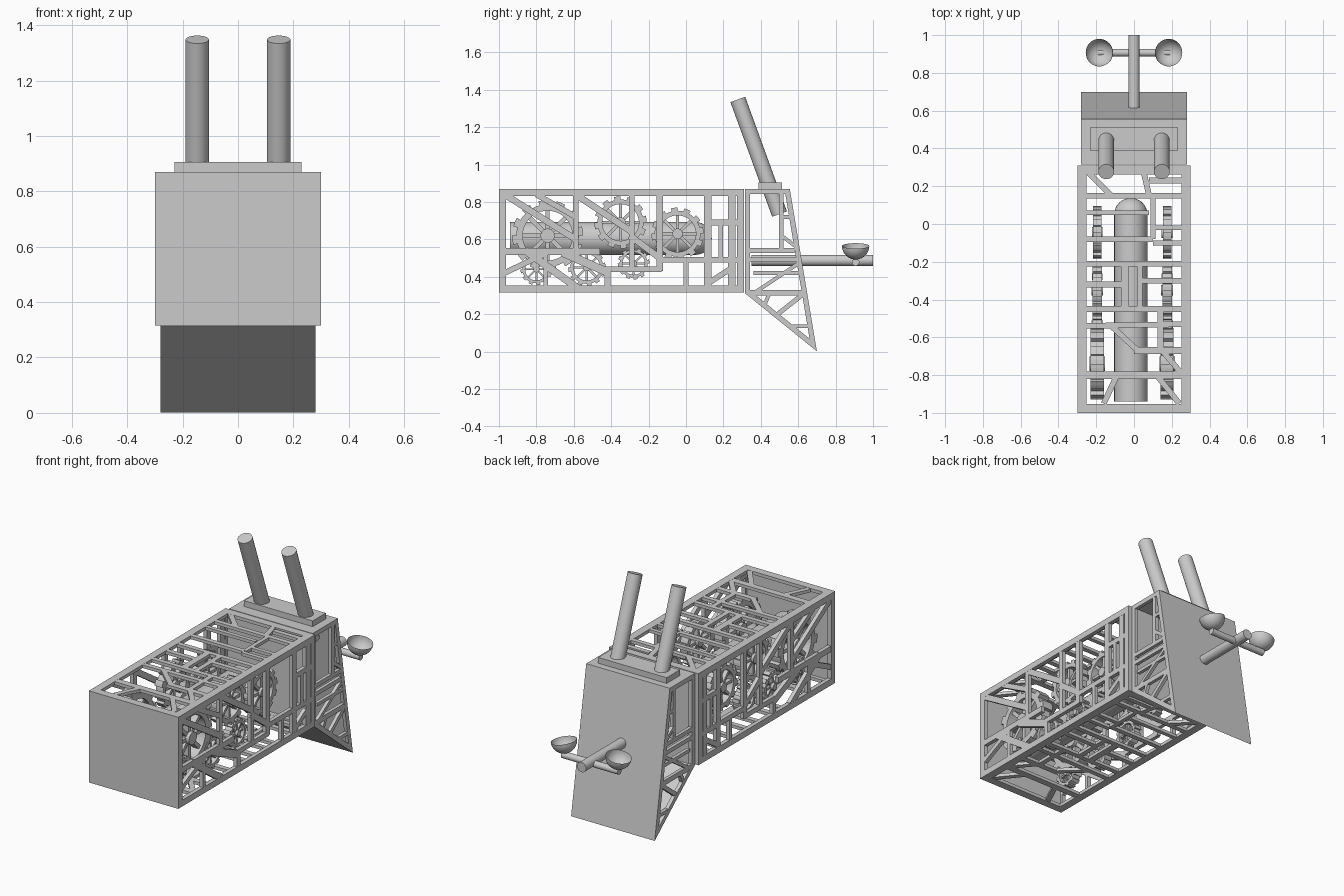
import bpy, bmesh, math
from mathutils import Vector, Matrix
from mathutils.geometry import intersect_line_line_2d

if "Cube" in bpy.data.objects:
    bpy.data.objects.remove(bpy.data.objects["Cube"])


def finish(name, bm, smooth=False):
    bmesh.ops.recalc_face_normals(bm, faces=bm.faces)
    me = bpy.data.meshes.new(name)
    bm.to_mesh(me)
    bm.free()
    ob = bpy.data.objects.new(name, me)
    bpy.context.collection.objects.link(ob)
    if smooth:
        bpy.ops.object.select_all(action='DESELECT')
        ob.select_set(True)
        bpy.context.view_layer.objects.active = ob
        bpy.ops.object.shade_smooth_by_angle(angle=math.radians(35))
    return ob


def prism(bm, pts, place, d0, d1):
    """Extrude a 2D outline between depths d0 and d1; place(u, v, d) gives the 3D point."""
    a = [bm.verts.new(place(u, v, d0)) for u, v in pts]
    b = [bm.verts.new(place(u, v, d1)) for u, v in pts]
    n = len(pts)
    bm.faces.new(a)
    bm.faces.new(b[::-1])
    for i in range(n):
        j = (i + 1) % n
        bm.faces.new((a[i], b[i], b[j], a[j]))


def inset(pts, w):
    """Inset a counter-clockwise outline by w."""
    lines = []
    n = len(pts)
    for i in range(n):
        p, q = Vector(pts[i]), Vector(pts[(i + 1) % n])
        d = (q - p).normalized()
        o = Vector((-d.y, d.x)) * w
        lines.append((p + o - d * 9, q + o + d * 9))
    return [intersect_line_line_2d(*lines[i - 1], *lines[i]) for i in range(n)]


def lattice(name, outline, rim, bars, place, d0, d1):
    bm = bmesh.new()
    inner = inset(outline, rim)
    n = len(outline)
    for i in range(n):
        j = (i + 1) % n
        prism(bm, [outline[i], outline[j], inner[j], inner[i]], place, d0, d1)
    e = (d1 - d0) * 0.03
    for u0, v0, u1, v1, w in bars:
        p, q = Vector((u0, v0)), Vector((u1, v1))
        d = (q - p).normalized()
        o = Vector((-d.y, d.x)) * w / 2
        prism(bm, [p - o, q - o, q + o, p + o], place, d0 + e, d1 - e)
    return finish(name, bm)


def plate(name, outline, place, d0, d1):
    bm = bmesh.new()
    prism(bm, outline, place, d0, d1)
    return finish(name, bm)


def rod(name, p, q, r, n=32):
    p, q = Vector(p), Vector(q)
    bm = bmesh.new()
    m = Matrix.Translation((p + q) / 2) @ (q - p).to_track_quat('Z', 'Y').to_matrix().to_4x4()
    bmesh.ops.create_cone(bm, cap_ends=True, segments=n, radius1=r, radius2=r,
                          depth=(q - p).length, matrix=m)
    return finish(name, bm, True)


along_x = lambda u, v, d: (d, u, v)
along_y = lambda u, v, d: (u, d, v)
along_z = lambda u, v, d: (u, v, d)
rect = lambda a, b, c, d: [(a, c), (b, c), (b, d), (a, d)]

# Bars of the long body side: y, z, y, z, width
side_bars = [
    (-.97, .535, -.46, .535, .035), (-.59, .84, -.59, .53, .03), (-.97, .84, -.59, .60, .035),
    (-.80, .84, -.59, .72, .03), (-.86, .54, -.58, .34, .04), (-.97, .42, -.72, .54, .03),
    (-.75, .53, -.75, .34, .025), (-.66, .53, -.41, .42, .045), (-.42, .45, -.42, .34, .03),
    (-.59, .84, -.29, .64, .035), (-.29, .84, -.29, .43, .03), (-.43, .44, -.13, .44, .03),
    (-.14, .84, -.14, .43, .035), (-.30, .62, -.14, .50, .035), (-.14, .49, .28, .49, .03),
    (.115, .84, .115, .34, .04), (.115, .69, .28, .69, .03), (.245, .84, .245, .34, .04),
    (.185, .69, .185, .49, .025), (0, .49, 0, .34, .025), (.11, .36, .25, .45, .03)]
# Bars of the body top and bottom: x, y, x, y, width
top_bars = [
    (-.27, .15, .27, .15, .03), (.05, .28, .08, .15, .03), (-.24, .27, -.12, .15, .03),
    (.08, .23, .27, .23, .03), (-.27, .06, .08, .06, .025), (.10, .15, .10, -.08, .025),
    (-.27, -.08, .10, -.08, .03), (.10, -.02, .27, -.02, .025), (.10, -.10, .27, -.10, .025),
    (-.27, -.21, .27, -.21, .03), (-.05, -.21, -.05, -.46, .04), (.03, -.21, .03, -.44, .03),
    (-.27, -.32, -.05, -.32, .03), (.03, -.30, .27, -.30, .03), (-.27, -.45, .27, -.45, .03),
    (.14, -.45, .14, -.66, .03), (-.27, -.54, .27, -.53, .03), (-.12, -.54, .02, -.67, .03),
    (0, -.67, .27, -.67, .035), (.14, -.66, .26, -.80, .03),
    (-.27, -.80, .27, -.80, .04), (-.09, -.80, -.16, -.95, .03), (.12, -.80, .24, -.95, .03)]
# Bars of the rear wedge side
wedge_bars = [
    (.33, .49, .60, .49, .025), (.33, .315, .63, .315, .03), (.51, .85, .51, .55, .025),
    (.34, .54, .58, .54, .025), (.51, .72, .56, .72, .02), (.51, .62, .59, .56, .02),
    (.36, .42, .61, .42, .02), (.36, .31, .60, .47, .02), (.45, .32, .42, .25, .02),
    (.49, .20, .63, .31, .025), (.57, .135, .66, .135, .02)]

# Body shell
body_rect = rect(-1, .31, .315, .87)
wedge = [(.315, .312), (.70, .001), (.555, .87), (.315, .87)]
for s, tag in ((1, "right"), (-1, "left")):
    lattice("body_side_" + tag, body_rect, .038, side_bars, along_x, s * .275, s * .30)
    lattice("wedge_side_" + tag, wedge, .028, wedge_bars, along_x, s * .258, s * .28)
for z0, z1, tag in ((.85, .87, "top"), (.315, .335, "bottom")):
    lattice("body_" + tag, rect(-.298, .298, -.998, .308), .046, top_bars, along_z, z0, z1)
plate("body_front", rect(-.3, .3, .315, .87), along_y, -1, -.975)
plate("body_back", rect(-.3, .3, .315, .87), along_y, .29, .31)

# Rear wedge: solid front, underside, sloping back and top
inner = inset(wedge, .02)
for i, tag in enumerate(("underside", "back", "top", "front")):
    j = (i + 1) % 4
    plate("wedge_" + tag, [wedge[i], wedge[j], inner[j], inner[i]], along_x, -.279, .279)

# Pipes on their base block
plate("pipe_base", rect(-.23, .23, .387, .513), along_z, .86, .905)
for s, tag in ((1, "right"), (-1, "left")):
    rod("pipe_" + tag, (s * .147, .50, .735), (s * .147, .277, 1.348), .042)

# Rear bar, cross bar and the two bowls
rod("rear_bar", (0, .35, .487), (0, 1.0, .487), .03)
rod("cross_bar", (-.19, .907, .478), (.19, .907, .478), .02, 24)
for s, tag in ((1, "right"), (-1, "left")):
    bm = bmesh.new()
    bmesh.ops.create_uvsphere(bm, u_segments=32, v_segments=16, radius=.073)
    bmesh.ops.delete(bm, geom=[v for v in bm.verts if v.co.z > .001], context='VERTS')
    bmesh.ops.transform(bm, verts=bm.verts, matrix=Matrix.Translation((s * .184, .907, .565))
                        @ Matrix.Rotation(s * .2, 4, 'Y'))
    finish("bowl_" + tag, bm, True)

# Central tank with a domed end
rod("tank", (-.017, -.94, .605), (-.017, .05, .605), .088)
bm = bmesh.new()
bmesh.ops.create_uvsphere(bm, u_segments=32, v_segments=16, radius=.088,
                          matrix=Matrix.Translation((-.017, .05, .605)))
finish("tank_dome", bm, True)


def gear(name, x, y, z, r, w, teeth=12, spokes=8):
    """Spoked gear facing sideways."""
    bm = bmesh.new()

    def at(a, rad):
        return (y + rad * math.cos(a), z + rad * math.sin(a))
    x0, x1, n = x - w / 2, x + w / 2, teeth * 4
    for i in range(n):
        a, b = i * math.tau / n, (i + 1) * math.tau / n
        ro = r if i % 4 < 2 else r * .88
        prism(bm, [at(a, r * .70), at(a, ro), at(b, ro), at(b, r * .70)], along_x, x0, x1)
    for i in range(spokes):
        a = i * math.tau / spokes
        o = Vector((-math.sin(a), math.cos(a))) * .06 * r
        p, q = Vector(at(a, 0)), Vector(at(a, r * .75))
        prism(bm, [p - o, q - o, q + o, p + o], along_x, x0 + w * .2, x1 - w * .2)
    prism(bm, [at(i * math.tau / 20, r * .2) for i in range(20)], along_x, x0 - .006, x1 + .006)
    return finish(name, bm)


# Gear trains on both sides of the tank: y, z, radius, thickness
train = [(-.74, .62, .19, .07), (-.35, .69, .14, .05), (-.045, .63, .14, .045),
         (-.80, .44, .085, .05), (-.53, .45, .10, .05), (-.28, .47, .085, .045)]
for x, tag in ((.175, "right"), (-.195, "left")):
    for k, (y, z, r, w) in enumerate(train):
        gear(f"gear_{tag}_{k + 1}", x, y, z, r, w)
